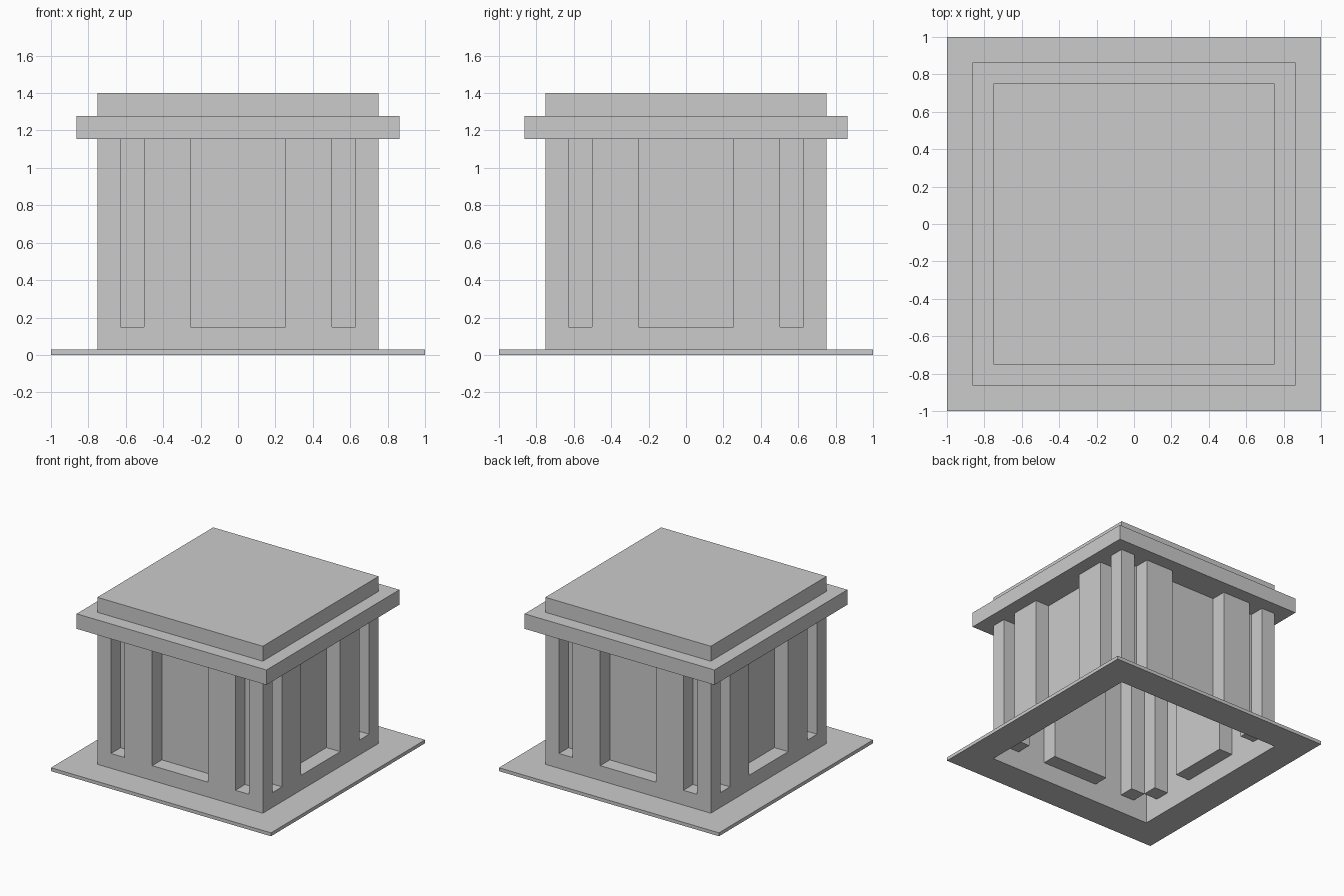
import bpy
import bmesh
from mathutils import Matrix, Vector
from math import pi

cube = bpy.data.objects.get("Cube")
if cube:
    bpy.data.objects.remove(cube, do_unlink=True)

# Main dimensions
BODY, CORNICE, PLATE, INNER = 0.752, 0.863, 1.0, 0.627
PLATE_TOP, SILL, EAVE, LEDGE, TOP = 0.028, 0.15, 1.154, 1.277, 1.4
NICHES = [(-0.628, -0.503), (-0.253, 0.253), (0.503, 0.628)]

stone = bpy.data.materials.new("plain_grey")
stone.use_nodes = True
GREY = (0.6, 0.6, 0.6, 1)
stone.diffuse_color = GREY
stone.node_tree.nodes["Principled BSDF"].inputs["Base Color"].default_value = GREY


def finish(name, bm):
    bmesh.ops.remove_doubles(bm, verts=bm.verts, dist=1e-5)
    mesh = bpy.data.meshes.new(name)
    bm.to_mesh(mesh)
    bm.free()
    mesh.materials.append(stone)
    obj = bpy.data.objects.new(name, mesh)
    bpy.context.collection.objects.link(obj)


def add_face(bm, points, turn=Matrix.Identity(3)):
    bm.faces.new([bm.verts.new(turn @ Vector(p)) for p in points])


def square_shell(name, profile, capped=False):
    """Sweep a (half width, height) profile around a square."""
    bm = bmesh.new()
    for (r0, z0), (r1, z1) in zip(profile, profile[1:]):
        for side in range(4):
            turn = Matrix.Rotation(side * pi / 2, 3, 'Z')
            add_face(bm, [(-r0, -r0, z0), (r0, -r0, z0),
                          (r1, -r1, z1), (-r1, -r1, z1)], turn)
    if capped:
        r, z = profile[-1]
        add_face(bm, [(-r, -r, z), (r, -r, z), (r, r, z), (-r, r, z)])
    finish(name, bm)


# Ground plate: a flat frame, open in the middle
square_shell("ground_plate", [(BODY, PLATE_TOP), (BODY, 0), (PLATE, 0),
                              (PLATE, PLATE_TOP), (BODY, PLATE_TOP)])

# Plain band under the niches
square_shell("wall_plinth", [(BODY, PLATE_TOP), (BODY, SILL)])

# Cornice and stepped roof slab
square_shell("cornice_and_roof", [(BODY, EAVE), (CORNICE, EAVE), (CORNICE, LEDGE),
                                  (BODY, LEDGE), (BODY, TOP)], capped=True)

# Four walls, each a folded sheet with three niches
bm = bmesh.new()
plan = [(-BODY, -BODY)]
for x0, x1 in NICHES:
    plan += [(x0, -BODY), (x0, -INNER), (x1, -INNER), (x1, -BODY)]
plan.append((BODY, -BODY))
for side in range(4):
    turn = Matrix.Rotation(side * pi / 2, 3, 'Z')
    for a, b in zip(plan, plan[1:]):
        add_face(bm, [(*a, SILL), (*b, SILL), (*b, EAVE), (*a, EAVE)], turn)
    # Niche sills and soffits
    for x0, x1 in NICHES:
        corners = [(x0, -BODY), (x1, -BODY), (x1, -INNER), (x0, -INNER)]
        add_face(bm, [(*c, SILL) for c in corners], turn)
        add_face(bm, [(*c, EAVE) for c in reversed(corners)], turn)
finish("niche_walls", bm)
